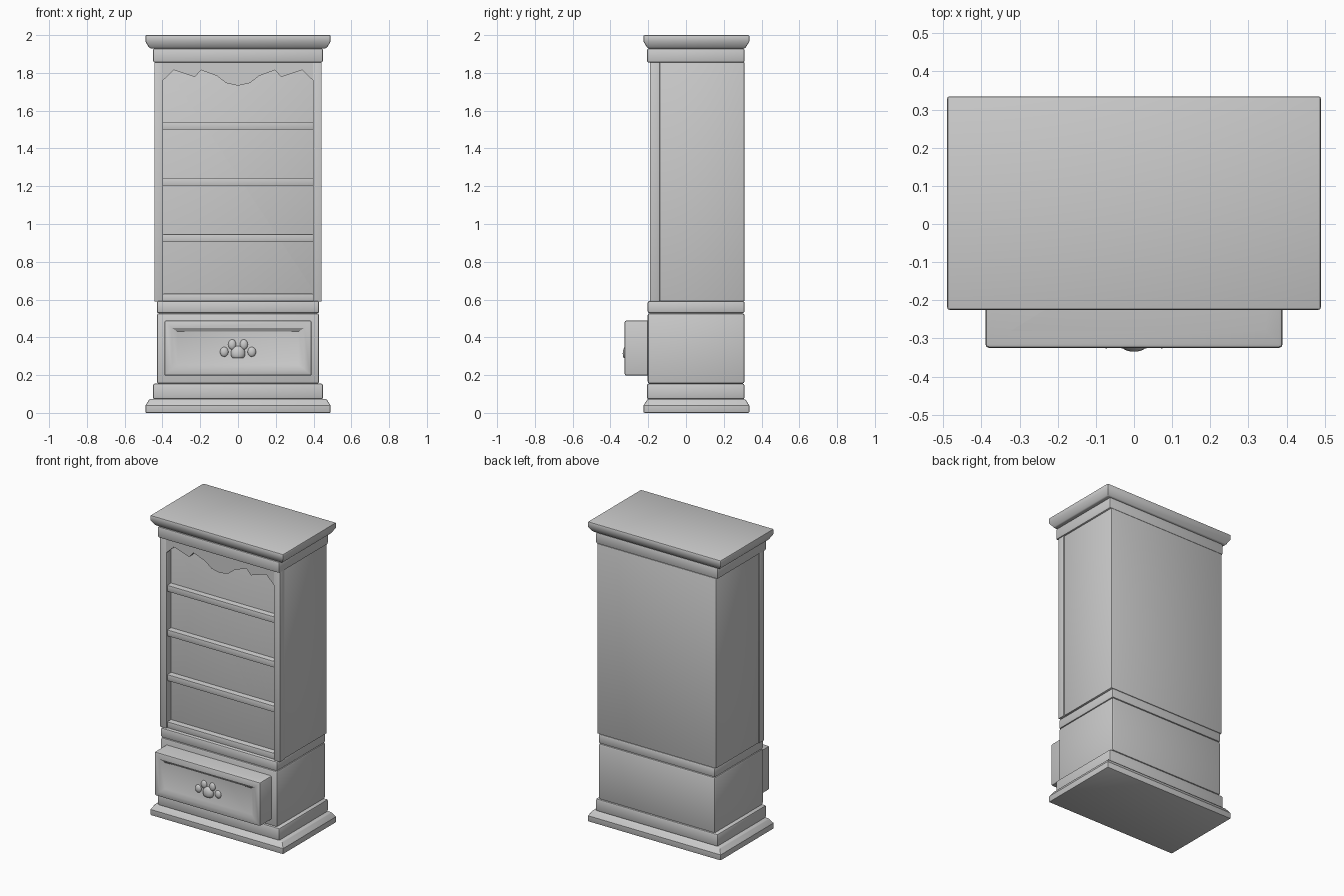
import bpy, bmesh, math
from mathutils import Vector, Matrix

if "Cube" in bpy.data.objects:
    bpy.data.objects.remove(bpy.data.objects["Cube"])


def cube(bm, lo, hi):
    lo, hi = Vector(lo), Vector(hi)
    m = Matrix.Translation((lo + hi) / 2) @ Matrix.Diagonal((*(hi - lo), 1))
    return bmesh.ops.create_cube(bm, size=1, matrix=m)["verts"]


def face_towards(bm, verts, d):
    d = Vector(d)
    bm.normal_update()
    faces = {f for v in verts for f in v.link_faces}
    return max(faces, key=lambda f: f.normal.dot(d))


def finish(name, bm, bevel=0.0, segments=2):
    bmesh.ops.recalc_face_normals(bm, faces=bm.faces)
    if bevel:
        edges = [e for e in bm.edges if e.is_manifold and e.calc_face_angle() > 0.7]
        bmesh.ops.bevel(bm, geom=edges, offset=bevel, segments=segments,
                        profile=0.5, affect='EDGES', clamp_overlap=True)
    me = bpy.data.meshes.new(name)
    bm.to_mesh(me)
    bm.free()
    ob = bpy.data.objects.new(name, me)
    bpy.context.collection.objects.link(ob)
    bpy.ops.object.select_all(action='DESELECT')
    ob.select_set(True)
    bpy.context.view_layer.objects.active = ob
    bpy.ops.object.shade_smooth_by_angle(angle=math.radians(32))
    return ob


def block(name, lo, hi, bevel=0.01):
    bm = bmesh.new()
    cube(bm, lo, hi)
    return finish(name, bm, bevel)


def hollow(lo, hi, inner_lo, inner_hi, opening):
    """Box with a cavity that is open towards one direction."""
    bm = bmesh.new()
    loops = []
    for a, b in ((lo, hi), (inner_lo, inner_hi)):
        f = face_towards(bm, cube(bm, a, b), opening)
        loops += list(f.edges)
        bmesh.ops.delete(bm, geom=[f], context='FACES_ONLY')
    bmesh.ops.bridge_loops(bm, edges=loops)
    return bm


def moulding(name, z_outer, z_mid, z_inner):
    """Overhanging slab with a sloped edge towards the cabinet."""
    bm = bmesh.new()
    vs = cube(bm, (-0.49, -0.225, min(z_outer, z_mid)), (0.49, 0.335, max(z_outer, z_mid)))
    f = face_towards(bm, vs, (0, 0, z_mid - z_outer))
    bmesh.ops.inset_region(bm, faces=[f], thickness=0.03, depth=0)
    for v in f.verts:
        v.co.z = z_inner
    return finish(name, bm, 0.006)


# Base and crown
moulding("base_moulding", 0, 0.04, 0.073)
block("base_plinth", (-0.45, -0.207, 0.072), (0.45, 0.31, 0.155))
block("middle_band", (-0.43, -0.203, 0.528), (0.43, 0.31, 0.592))
block("crown_frieze", (-0.45, -0.207, 1.855), (0.45, 0.31, 1.93))
moulding("crown_moulding", 2.0, 1.965, 1.93)

# Drawer housing, open at the front
finish("drawer_housing", hollow((-0.43, -0.203, 0.155), (0.43, 0.31, 0.528),
       (-0.396, -0.203, 0.187), (0.396, 0.27, 0.496), (0, -1, 0)), 0.012)

# Bookcase carcass, open at the front
finish("bookcase_carcass", hollow((-0.44, -0.14, 0.59), (0.44, 0.31, 1.858),
       (-0.396, -0.14, 0.628), (0.396, 0.265, 1.85), (0, -1, 0)), 0.008)

# Front stiles
for side, x in (("left", -0.4195), ("right", 0.4195)):
    block(side + "_stile", (x - 0.0235, -0.19, 0.59), (x + 0.0235, -0.14, 1.858), 0.002)

# Shelves
for i, z in enumerate((0.59, 0.905, 1.203, 1.5)):
    block(f"shelf_{i + 1}", (-0.397, -0.18, z), (0.397, 0.27, z + 0.041), 0.002)

# Scalloped valance
half = [(0.063, 1.746), (0.11, 1.783), (0.196, 1.815), (0.228, 1.778),
        (0.34, 1.815), (0.397, 1.76), (0.397, 1.858)]
outline = [(-x, z) for x, z in reversed(half)] + [(0, 1.732)] + half
bm = bmesh.new()
face = bm.faces.new([bm.verts.new((x, -0.19, z)) for x, z in outline])
ext = bmesh.ops.extrude_face_region(bm, geom=[face], use_keep_orig=True)["geom"]
for v in ext:
    if isinstance(v, bmesh.types.BMVert):
        v.co.y = -0.165
finish("valance", bm)

# Half-open drawer with a sunken front panel
bm = hollow((-0.39, -0.325, 0.197), (0.39, 0.17, 0.489),
            (-0.355, -0.29, 0.225), (0.355, 0.14, 0.489), (0, 0, 1))
bmesh.ops.recalc_face_normals(bm, faces=bm.faces)
bm.normal_update()
f = min((f for f in bm.faces if f.normal.y < -0.9), key=lambda f: f.calc_center_median().y)
for hx, z0, z1, y in ((0.35, 0.232, 0.45, -0.325), (0.32, 0.254, 0.43, -0.312)):
    bmesh.ops.inset_region(bm, faces=[f], thickness=0.01, depth=0)
    for v in f.verts:
        v.co = (math.copysign(hx, v.co.x), y, z0 if v.co.z < 0.34 else z1)
finish("drawer", bm, 0.01)


# Paw-shaped handle made of flattened domes
def pad(name, x, z, rx, ry, rz, floor=0.0):
    bm = bmesh.new()
    m = Matrix.Translation((x, -0.312, z)) @ Matrix.Diagonal((rx, ry, rz, 1))
    bmesh.ops.create_uvsphere(bm, u_segments=20, v_segments=12, radius=1, matrix=m)
    for v in bm.verts:
        v.co.z = max(v.co.z, floor)
    finish(name, bm)


pad("paw_palm", 0, 0.315, 0.038, 0.023, 0.04, 0.29)
for i, s in enumerate((-1, 1)):
    pad(f"paw_outer_toe_{i + 1}", s * 0.073, 0.323, 0.022, 0.014, 0.026)
    pad(f"paw_inner_toe_{i + 1}", s * 0.031, 0.362, 0.021, 0.014, 0.027)
